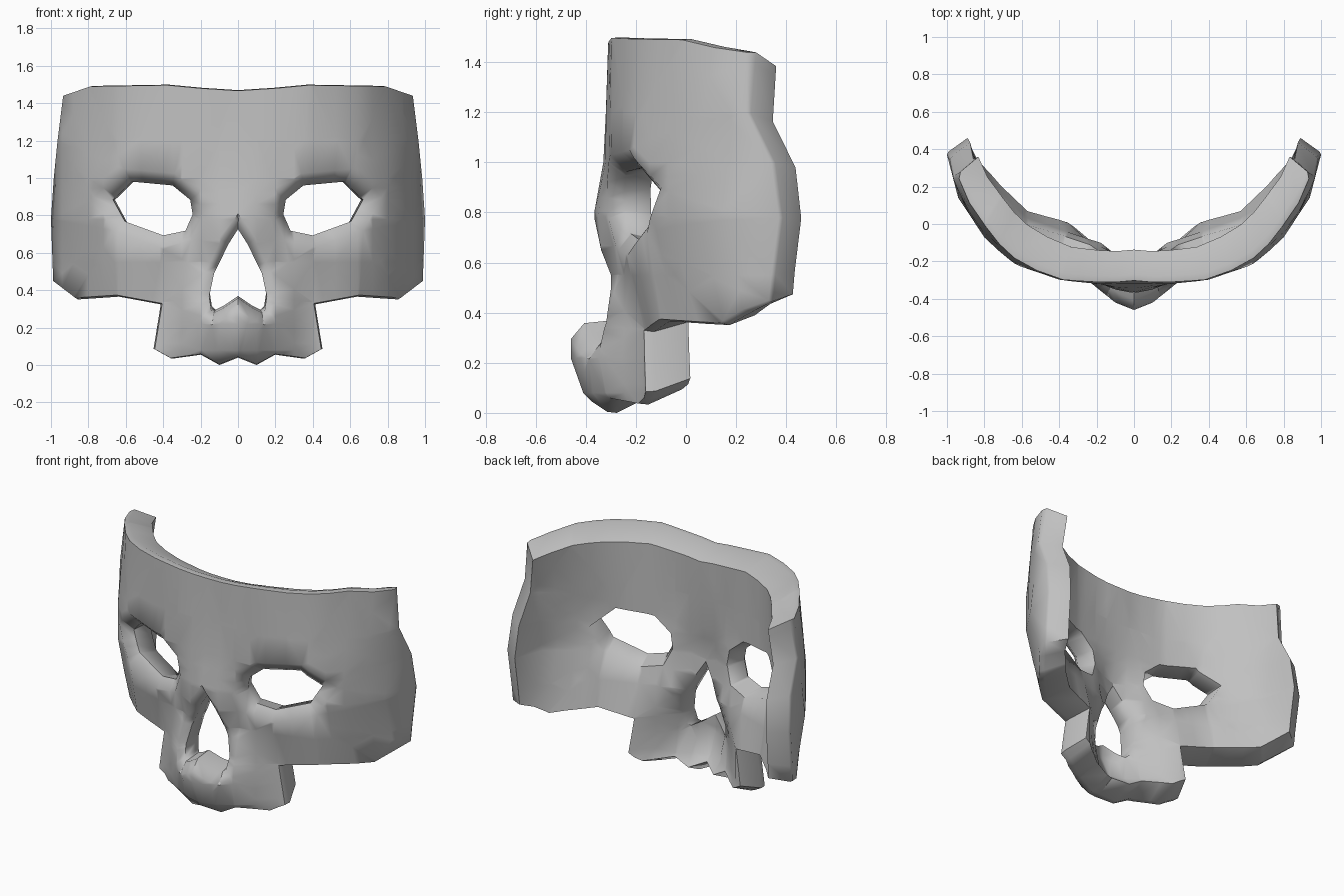
import bpy, bmesh
from mathutils import Vector

cube = bpy.data.objects.get("Cube")
if cube:
    bpy.data.objects.remove(cube, do_unlink=True)

# Horizontal cross-sections: height, half width, then front depth at each node
NODES = [0, .1, .2, .4, .64, .8, .94, 1]
SECTIONS = [
    (0.0, 1.0, [-.33, -.31, -.27, -.16, -.12, .03, .2, .32]),
    (.08, 1.0, [-.41, -.38, -.32, -.17, -.12, .03, .2, .32]),
    (.22, 1.0, [-.46, -.42, -.34, -.17, -.12, .03, .2, .32]),
    (.34, .985, [-.46, -.41, -.33, -.17, -.11, .04, .21, .32]),
    (.55, .99, [-.36, -.33, -.27, -.22, -.15, -.02, .18, .34]),
    (.78, 1.0, [-.37, -.35, -.31, -.28, -.19, -.07, .14, .37]),
    (1.0, .985, [-.33, -.33, -.32, -.3, -.22, -.09, .12, .34]),
    (1.2, .965, [-.32, -.32, -.32, -.3, -.22, -.08, .1, .24]),
    (1.5, .935, [-.3, -.31, -.31, -.3, -.22, -.08, .12, .26]),
]

# Front contours, right half only where symmetric
HALF_OUTLINE = [(0, 1.467), (.2, 1.48), (.38, 1.497), (.79, 1.49), (.935, 1.44),
                (.965, 1.2), (.985, 1.0), (1.0, .78), (.988, .45), (.87, .36),
                (.65, .375), (.405, .33), (.445, .085), (.36, .038), (.2, .06),
                (.1, .005), (0, .045)]
HALF_NOSE = [(0, .81), (.09, .67), (.175, .5), (.205, .36), (.19, .26), (.14, .215),
             (.06, .255), (0, .295)]
EYE = [(.19, .8), (.21, .92), (.34, 1.025), (.61, 1.05), (.77, .9), (.67, .72),
       (.42, .63), (.25, .665)]


def lerp_table(value, keys, values):
    value = min(max(value, keys[0]), keys[-1])
    for i in range(len(keys) - 1):
        if value <= keys[i + 1]:
            f = (value - keys[i]) / (keys[i + 1] - keys[i])
            return values[i] + (values[i + 1] - values[i]) * f


def place(x, z, depth):
    """Wrap a flat point onto the curved shell; depth 0 is front, 1 is back."""
    heights = [s[0] for s in SECTIONS]
    width = lerp_table(z, heights, [s[1] for s in SECTIONS])
    t = abs(x) / width
    y = lerp_table(z, heights, [lerp_table(t, NODES, s[2]) for s in SECTIONS])
    thickness = .165 + .1 * x ** 2 - .175 * x ** 4
    return Vector((x * (1 - .11 * depth), y + depth * thickness,
                   z + (.75 - z) * .08 * depth))


def mirrored(half):
    return half + [(-x, z) for x, z in half[-2:0:-1]]


def rim_sizes(x, z):
    """Lip width at the middle, at the back, and depth of the middle."""
    if abs(x) < .25 and .2 < z < .85 and not (abs(x) > .18 and z > .6):
        return .045, .035, .3
    if .15 < abs(x) < .85 and .6 < z < 1.1:
        return .06, .025, .35
    return .015, 0, .2


# Flat plate with eye and nose openings, cut along the section lines
flat = bmesh.new()
loops = [mirrored(HALF_OUTLINE), mirrored(HALF_NOSE), EYE, [(-x, z) for x, z in EYE]]
for loop in loops:
    verts = [flat.verts.new((x, 0, z)) for x, z in loop]
    for a, b in zip(verts, verts[1:] + verts[:1]):
        flat.edges.new((a, b))
bmesh.ops.triangle_fill(flat, use_beauty=True, use_dissolve=False,
                        edges=flat.edges[:], normal=(0, -1, 0))


def cut(point, normal):
    bmesh.ops.bisect_plane(flat, geom=flat.verts[:] + flat.edges[:] + flat.faces[:],
                           dist=.004, plane_co=point, plane_no=normal)


for node in NODES[:-1] + [.3, .52, .72, .88]:
    for x in {node, -node}:
        cut((x, 0, 0), (1, 0, 0))
for section in SECTIONS[1:-1]:
    cut((0, 0, section[0]), (0, 0, 1))
bmesh.ops.triangulate(flat, faces=[f for f in flat.faces if len(f.verts) > 4])
for f in flat.faces:
    f.normal_update()
    if f.normal.y > 0:
        f.normal_flip()

# Outward direction of every open border vertex
border = [e for e in flat.edges if len(e.link_faces) == 1]
outward = {}
for e in border:
    a, b = e.verts
    d = (b.co - a.co).normalized()
    n = Vector((-d.z, 0, d.x))
    if n.dot(e.link_faces[0].calc_center_median() - a.co) > 0:
        n = -n
    for v in e.verts:
        outward.setdefault(v, []).append(n)
for v, normals in outward.items():
    total = sum(normals, Vector())
    outward[v] = total * 2 / max(total.length_squared, 1.5)

# Shell: front, rounded lip, wall and back
shell = bmesh.new()
front, middle, back = {}, {}, {}
for v in flat.verts:
    lip, rear, depth = rim_sizes(v.co.x, v.co.z)
    push = outward.get(v, Vector())
    front[v] = shell.verts.new(place(v.co.x, v.co.z, 0))
    q = v.co + push * rear
    back[v] = shell.verts.new(place(q.x, q.z, 1))
    if v in outward:
        p = v.co + push * lip
        middle[v] = shell.verts.new(place(p.x, p.z, depth))
for f in flat.faces:
    shell.faces.new([front[v] for v in f.verts])
    shell.faces.new([back[v] for v in reversed(f.verts)])
for e in border:
    a, b = e.verts
    for near, far in ((front, middle), (middle, back)):
        shell.faces.new((near[a], near[b], far[b], far[a]))
bmesh.ops.recalc_face_normals(shell, faces=shell.faces[:])
low = min(v.co.z for v in shell.verts)
mid = (min(v.co.y for v in shell.verts) + max(v.co.y for v in shell.verts)) / 2
bmesh.ops.translate(shell, verts=shell.verts[:], vec=(0, -mid, -low))

mesh = bpy.data.meshes.new("skull_mask")
shell.to_mesh(mesh)
shell.free()
flat.free()
mask = bpy.data.objects.new("skull_mask", mesh)
bpy.context.collection.objects.link(mask)

# Plain grey finish
grey = bpy.data.materials.new("plain_grey")
grey.use_nodes = True
colour = (.53, .53, .53, 1)
grey.diffuse_color = colour
grey.node_tree.nodes["Principled BSDF"].inputs["Base Color"].default_value = colour
mesh.materials.append(grey)

bpy.ops.object.select_all(action='DESELECT')
mask.select_set(True)
bpy.context.view_layer.objects.active = mask
bpy.ops.object.shade_smooth_by_angle(angle=1.1)
